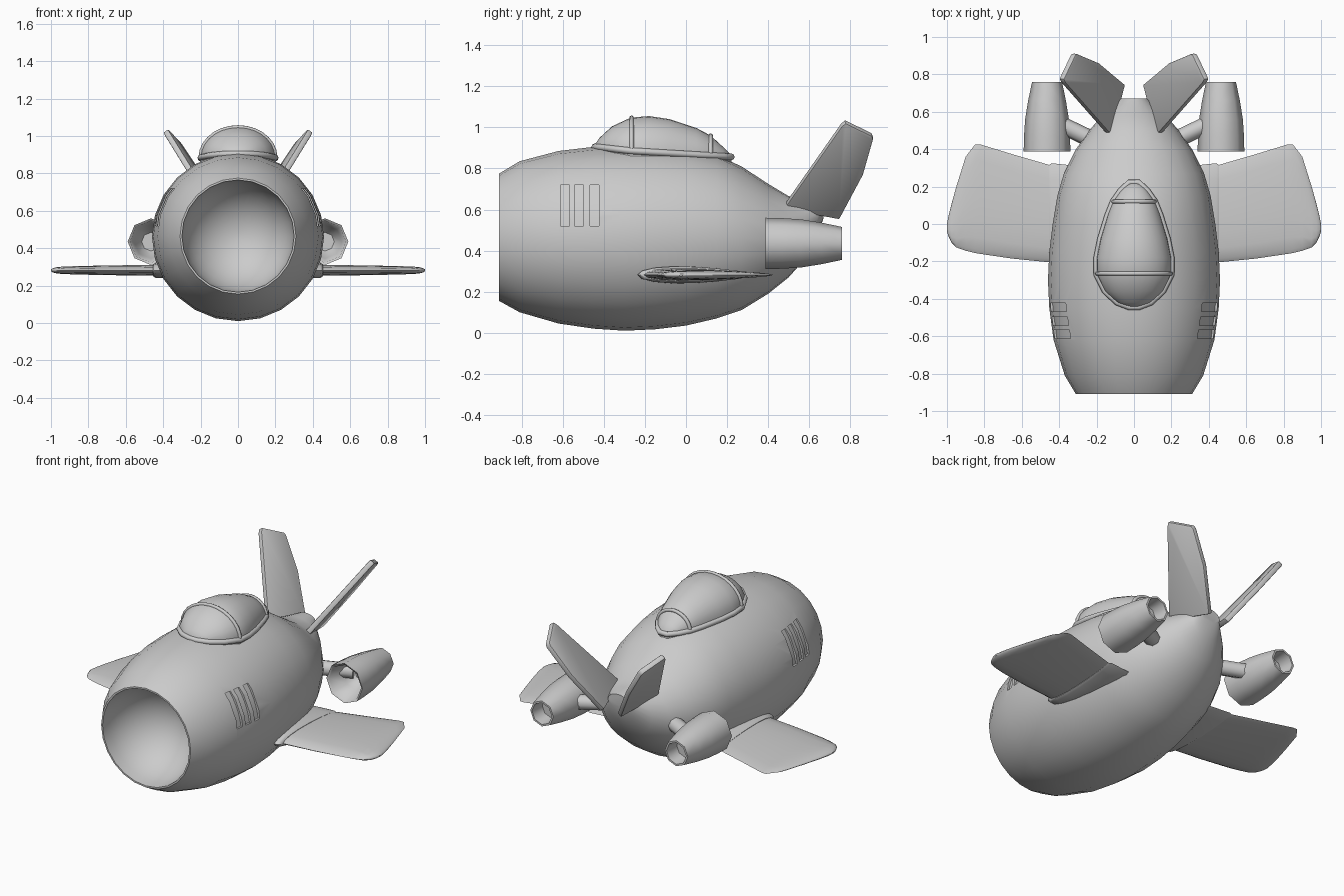
import bpy, bmesh, math
from mathutils import Vector

if "Cube" in bpy.data.objects:
    bpy.data.objects.remove(bpy.data.objects["Cube"])

grey = bpy.data.materials.new("hull_grey")
grey.diffuse_color = (0.6, 0.6, 0.6, 1)
grey.use_nodes = True
grey.node_tree.nodes["Principled BSDF"].inputs["Base Color"].default_value = grey.diffuse_color


def finish(ob, angle=35, mirror=False, bevel=0):
    """Apply mirror, bevel and any earlier modifiers, then shade."""
    if bevel:
        b = ob.modifiers.new("bevel", 'BEVEL')
        b.width, b.segments = bevel, 2
    if mirror:
        ob.modifiers.new("mirror", 'MIRROR').use_clip = False
    bpy.ops.object.select_all(action='DESELECT')
    ob.select_set(True)
    bpy.context.view_layer.objects.active = ob
    for m in list(ob.modifiers):
        bpy.ops.object.modifier_apply(modifier=m.name)
    bpy.ops.object.shade_smooth_by_angle(angle=math.radians(angle))
    return ob


def new_object(name, bm):
    bmesh.ops.recalc_face_normals(bm, faces=bm.faces[:])
    me = bpy.data.meshes.new(name)
    bm.to_mesh(me)
    bm.free()
    me.materials.append(grey)
    ob = bpy.data.objects.new(name, me)
    bpy.context.collection.objects.link(ob)
    return ob


def add_loft(bm, rings, closed=False):
    """Skin equal-sized rings, capping the ends unless closed."""
    vs = [[bm.verts.new(p) for p in r] for r in rings]
    pairs = list(zip(vs, vs[1:])) + ([(vs[-1], vs[0])] if closed else [])
    for a, b in pairs:
        for i in range(len(a)):
            j = (i + 1) % len(a)
            bm.faces.new((a[i], a[j], b[j], b[i]))
    if not closed:
        bm.faces.new(vs[0])
        bm.faces.new(vs[-1])


def loft(name, rings, closed=False):
    bm = bmesh.new()
    add_loft(bm, rings, closed)
    return new_object(name, bm)


def oval(cx, y, cz, rx, rz, n):
    return [(cx + rx * math.sin(2 * math.pi * i / n), y,
             cz + rz * math.cos(2 * math.pi * i / n)) for i in range(n)]


def tube(name, pts, r, closed=False):
    """Eight-sided bar swept along a path."""
    pts = [Vector(p) for p in pts]
    n, rings = len(pts), []
    for i, p in enumerate(pts):
        a = pts[i - 1] if closed or i > 0 else p
        b = pts[(i + 1) % n] if closed or i < n - 1 else p
        t = (b - a).normalized()
        ref = Vector((0, 0, 1)) if closed or abs(t.z) < 0.5 and abs(t.y) > .2 else Vector((0, 1, 0))
        u = t.cross(ref).normalized()
        w = t.cross(u)
        rings.append([p + r * (math.cos(k * math.pi / 4) * u + math.sin(k * math.pi / 4) * w)
                      for k in range(8)])
    return loft(name, rings, closed)


# Fuselage: y, bottom, top, half width
HULL = [(-.91, .155, .775, .31), (-.81, .10, .835, .37), (-.62, .045, .885, .43),
        (-.45, .02, .905, .453), (-.3, .01, .91, .46), (-.15, .017, .908, .453),
        (0, .035, .895, .435), (.15, .07, .865, .41), (.27, .11, .81, .375),
        (.4, .19, .725, .31), (.5, .27, .665, .24), (.58, .36, .655, .17),
        (.64, .47, .65, .10), (.67, .56, .645, .07)]


def hull_x(y, z):
    """Half width of the hull at a given y and z."""
    for a, b in zip(HULL, HULL[1:]):
        if a[0] <= y <= b[0]:
            f = (y - a[0]) / (b[0] - a[0])
            lo, hi, w = [a[k] + f * (b[k] - a[k]) for k in (1, 2, 3)]
            s = (z - (lo + hi) / 2) / ((hi - lo) / 2)
            return w * math.sqrt(max(0, 1 - s * s))
    return 0


# Bowl-shaped intake runs straight into the outer skin
rings = []
for i in range(9):
    a = math.radians(4 + 86 * i / 8)
    r = .30 * math.sin(a)
    rings.append(oval(0, -.91 + .32 * math.cos(a), .465, r, r, 24))
rings += [oval(0, y, (lo + hi) / 2, w, (hi - lo) / 2, 24) for y, lo, hi, w in HULL]
fuselage = loft("fuselage", rings)

# Three recessed vents on each side
bm = bmesh.new()
for yc in (-.59, -.52, -.445):
    for s in (1, -1):
        strip = []
        for k in range(6):
            z = .52 + .04 * k
            y0, y1 = yc - .022, yc + .022
            x0, x1 = hull_x(y0, z), hull_x(y1, z)
            strip.append([(s * (x0 - .015), y0, z), (s * (x1 - .015), y1, z),
                          (s * (x1 + .06), y1, z), (s * (x0 + .06), y0, z)])
        add_loft(bm, strip)
cutter = new_object("vent_cutter", bm)
cutter.hide_render = True
cut = fuselage.modifiers.new("vents", 'BOOLEAN')
cut.operation, cut.solver, cut.object = 'DIFFERENCE', 'EXACT', cutter
finish(fuselage, 32)
bpy.data.objects.remove(cutter)

# Canopy: y, half width, top
CANOPY = [(-.445, .025, .915), (-.42, .09, .95), (-.36, .155, 1.005), (-.27, .2, 1.047),
          (-.18, .2, 1.055), (-.08, .18, 1.04), (.05, .14, .997), (.12, .112, .96),
          (.18, .07, .905), (.222, .025, .865)]


def sill(y):
    return .905 - .11 * (y + .445) if y < -.26 else .885 - .06 * (y + .26)


def arch(y, w, top, grow=0):
    b = sill(y)
    return [((w + grow) * math.cos(math.pi * i / 14), y,
             b + (top + grow - b) * math.sin(math.pi * i / 14)) for i in range(15)]


finish(loft("canopy", [[(w, y, .8)] + arch(y, w, t) + [(-w, y, .8)]
                       for y, w, t in CANOPY]), 50)
rim = [(w, y, sill(y)) for y, w, t in CANOPY]
rim += [(-x, y, z) for x, y, z in reversed(rim)]
finish(tube("canopy_rim", rim, .016, True), 50)
finish(tube("front_canopy_arch", arch(-.265, .2, 1.047), .011), 50)
finish(tube("rear_canopy_arch", arch(.12, .112, .96), .011), 50)


# Wings
def airfoil(x, front, back, h):
    mid, half, out = (front + back) / 2, (back - front) / 2, []
    for i in range(16):
        a = 2 * math.pi * i / 16
        taper = .75 - .25 * math.cos(a)
        out.append((x, mid + half * math.cos(a), .282 + h * taper * math.sin(a)))
    return out


WING = [(.3, -.21, .27, .038), (.45, -.205, .315, .037), (.65, -.185, .373, .034),
        (.82, -.16, .425, .03), (.85, -.155, .425, .029), (.9, -.143, .36, .027),
        (.95, -.125, .2, .024), (.975, -.10, .11, .02), (.99, -.07, .05, .014),
        (1.0, -.04, -.0, .006)]
finish(loft("wings", [airfoil(*w) for w in WING]), 50, mirror=True)
finish(loft("wing_root_collars", [airfoil(.3, -.24, .31, .055), airfoil(.44, -.235, .325, .052),
                                  airfoil(.455, -.215, .315, .04)]), 50, mirror=True)

# Side engine pods, hollow at both ends
POD = [(.56, .05), (.5, .09), (.395, .112), (.388, .125), (.47, .123), (.56, .117),
       (.66, .101), (.76, .08), (.76, .068), (.67, .06)]
finish(loft("engine_pods", [oval(.465, y, .435, r, r, 8) for y, r in POD]), 50, mirror=True)
finish(tube("engine_struts", [(.18, .43, .45), (.42, .545, .44)], .046), 50, mirror=True)

# Splayed tail fins lying in one slanted plane
bm = bmesh.new()
FIN = [(.475, .61), (.755, 1.01), (.775, 1.028), (.905, .965), (.91, .95), (.86, .775), (.745, .56)]
bm.faces.new([bm.verts.new((.13 - .133 * (y - .48) + .71 * (z - .61), y, z)) for y, z in FIN])
fins = new_object("tail_fins", bm)
sol = fins.modifiers.new("thickness", 'SOLIDIFY')
sol.thickness, sol.offset = .032, 0
finish(fins, 35, mirror=True, bevel=.006)
